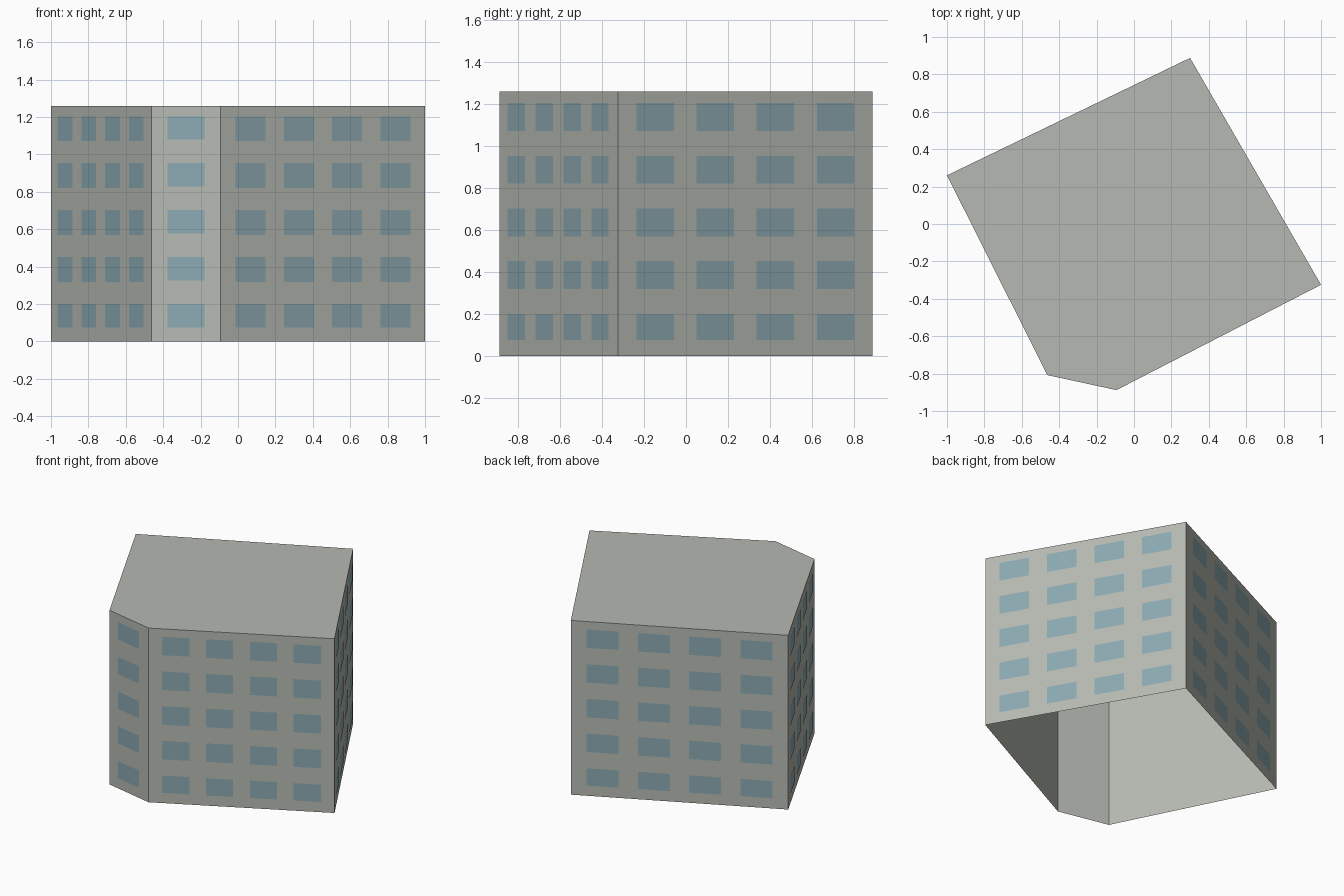
import bpy
import bmesh
from mathutils import Vector

cube = bpy.data.objects.get("Cube")
if cube:
    bpy.data.objects.remove(cube, do_unlink=True)

HEIGHT = 1.26
LIFT = 0.003
# Footprint, counter-clockwise from above
LEFT, CHAMFER_A, CHAMFER_B, RIGHT, BACK = [
    Vector((x, y, 0)) for x, y in
    ((-1, 0.26), (-0.463, -0.808), (-0.094, -0.888), (1, -0.325), (0.3, 0.888))]
FOOTPRINT = [LEFT, CHAMFER_A, CHAMFER_B, RIGHT, BACK]


def make_material(name, colour):
    mat = bpy.data.materials.new(name)
    mat.use_nodes = True
    mat.diffuse_color = (*colour, 1)
    bsdf = mat.node_tree.nodes["Principled BSDF"]
    bsdf.inputs["Base Color"].default_value = (*colour, 1)
    bsdf.inputs["Roughness"].default_value = 0.9
    return mat


def make_object(name, bm, mat):
    mesh = bpy.data.meshes.new(name)
    bm.to_mesh(mesh)
    bm.free()
    mesh.materials.append(mat)
    obj = bpy.data.objects.new(name, mesh)
    bpy.context.collection.objects.link(obj)
    return obj


concrete = make_material("warm_grey_concrete", (0.468, 0.491, 0.445))
glass = make_material("dull_blue_glass", (0.258, 0.392, 0.44))

# Building shell: five walls and a flat roof, open underneath
bm = bmesh.new()
up = Vector((0, 0, HEIGHT))
base = [bm.verts.new(p) for p in FOOTPRINT]
top = [bm.verts.new(p + up) for p in FOOTPRINT]
for i in range(len(base)):
    j = (i + 1) % len(base)
    bm.faces.new((base[i], base[j], top[j], top[i]))
bm.faces.new(top)
make_object("building_shell", bm, concrete)


# Window panes: a grid of flat plates just outside one wall
def add_windows(name, start, end, centres, width, pane_height):
    bm = bmesh.new()
    along = end - start
    out = along.cross(Vector((0, 0, 1))).normalized() * LIFT
    for row in range(5):
        z_top = 0.2 + 0.251 * row
        z_low = z_top - (pane_height if row else 0.125)
        for c in centres:
            a = start + along * (c - width / 2) + out
            b = start + along * (c + width / 2) + out
            corners = ((a, z_low), (b, z_low), (b, z_top), (a, z_top))
            bm.faces.new([bm.verts.new((p.x, p.y, z)) for p, z in corners])
    make_object(name, bm, glass)


four = [0.146 + 0.236 * i for i in range(4)]
add_windows("right_wall_windows", LEFT, CHAMFER_A, four, 0.147, 0.133)
add_windows("corner_windows", CHAMFER_A, CHAMFER_B, [0.5], 0.535, 0.125)
add_windows("front_wall_windows", CHAMFER_B, RIGHT, four, 0.147, 0.133)
add_windows("left_wall_windows", RIGHT, BACK, four, 0.147, 0.133)
add_windows("back_wall_windows", BACK, LEFT, four, 0.147, 0.133)
